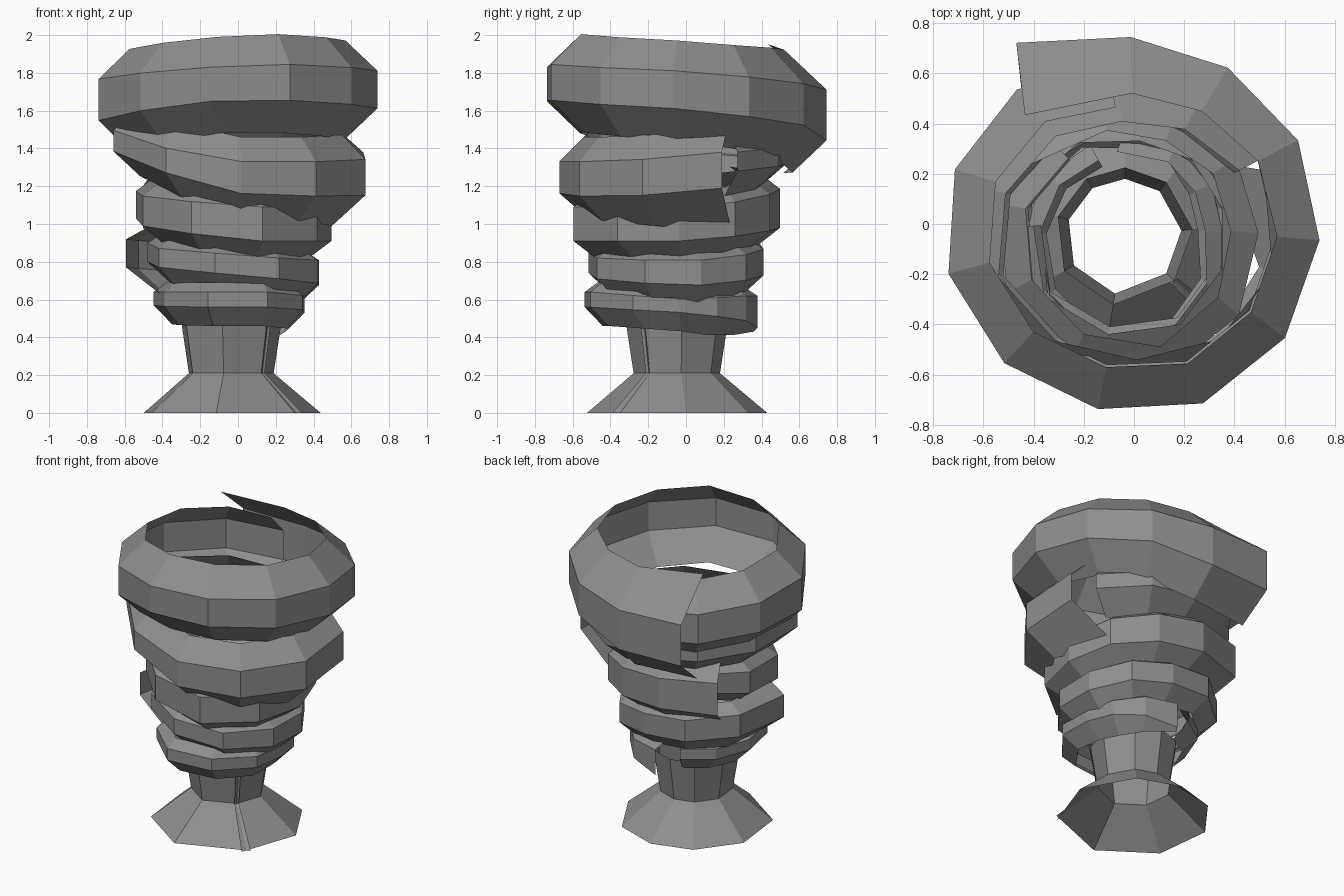
import bpy, bmesh, math
from mathutils import Vector

cube = bpy.data.objects.get("Cube")
if cube:
    bpy.data.objects.remove(cube, do_unlink=True)

grey = bpy.data.materials.new("storm grey")
grey.use_nodes = True
colour = (0.27, 0.27, 0.27, 1)
grey.diffuse_color = colour
bsdf = grey.node_tree.nodes["Principled BSDF"]
bsdf.inputs["Base Color"].default_value = colour
bsdf.inputs["Roughness"].default_value = 0.9


def loft(name, columns):
    """Join columns of points into one open, flat shaded sheet."""
    bm = bmesh.new()
    cols = [[bm.verts.new(p) for p in col] for col in columns]
    for a, b in zip(cols, cols[1:]):
        for i in range(len(a) - 1):
            bm.faces.new((a[i], a[i + 1], b[i + 1], b[i]))
    mesh = bpy.data.meshes.new(name)
    bm.to_mesh(mesh)
    bm.free()
    mesh.materials.append(grey)
    obj = bpy.data.objects.new(name, mesh)
    bpy.context.collection.objects.link(obj)


def polar(angle, r, z, cx=0, cy=0):
    a = math.radians(angle)
    return Vector((cx + r * math.cos(a), cy + r * math.sin(a), z))


def sample(keys, angle):
    """Blend radius, shoulder height and wall height between keyed angles."""
    for a, b in zip(keys, keys[1:]):
        if angle >= b[0]:
            t = (a[0] - angle) / (a[0] - b[0])
            return [p + (q - p) * t for p, q in zip(a[1:], b[1:])]
    return keys[-1][1:]


def wind_band(name, segs, keys, top, bottom):
    """Open spiral ribbon: sloped shoulder, upright wall and undercut.
    top and bottom hold inset, height and growth at the loose start."""
    first, last = keys[0][0], keys[-1][0]
    columns = []
    for i in range(segs + 1):
        t = i / segs
        angle = first + (last - first) * t
        r, z, h = sample(keys, angle)
        up = 1 + top[2] * max(0, 1 - 3.5 * t)
        down = 1 + bottom[2] * max(0, 1 - 7 * t)
        r_top, r_bottom = r - top[0] * up, r - bottom[0] * down
        # The loose end is cut askew rather than straight to the axis
        skew = 30 if i == 0 else 0
        columns.append([
            polar(angle + skew * (r / r_top - 1), r_top, z + top[1] * up),
            polar(angle, r, z),
            polar(angle, r, z - h),
            polar(angle + skew * (r / r_bottom - 1), r_bottom,
                  z - h - bottom[1] * down)])
    loft(name, columns)


# Spiral bands: angle, radius, shoulder height, wall height
wind_band("top_band", 12, [
    (123, .86, 1.72, .28), (92, .745, 1.71, .27), (62, .725, 1.74, .22),
    (-2, .74, 1.81, .2), (-69, .765, 1.845, .19), (-102, .75, 1.83, .18),
    (-167, .765, 1.765, .22), (-193, .75, 1.75, .2), (-229, .71, 1.72, .2),
    (-261, .64, 1.7, .2)],
    (.17, .16, .45), (.18, .17, 0))

wind_band("upper_band", 10, [
    (16, .69, 1.38, .19), (-30, .72, 1.33, .19), (-88, .67, 1.33, .17),
    (-123, .69, 1.4, .13), (-160, .71, 1.5, .11), (-270, .53, 1.42, .1),
    (-310, .57, 1.4, .1), (-333, .6, 1.38, .1)],
    (.13, .13, 0), (.15, .13, .8))

wind_band("middle_band", 10, [
    (143, .63, 1.2, .22), (90, .47, 1.18, .2), (0, .49, 1.08, .17),
    (-78, .61, 1.09, .18), (-180, .56, 1.17, .15), (-225, .48, 1.2, .13)],
    (.11, .08, .3), (.12, .09, .4))

wind_band("lower_band", 10, [
    (200, .63, .92, .15), (175, .58, .92, .15), (90, .41, .87, .14),
    (0, .44, .8, .13), (-65, .52, .82, .11), (-140, .54, .87, .1),
    (-179, .48, .9, .1)], (.08, .05, .3), (.11, .1, .5))

wind_band("bottom_band", 10, [
    (95, .38, .62, .17), (60, .36, .62, .13), (0, .34, .6, .07),
    (-73, .53, .64, .08), (-107, .56, .64, .08), (-180, .44, .64, .07),
    (-241, .36, .64, .07)],
    (.07, .05, .2), (.1, .1, -.8))

# Flared foot and neck, wrapped round with a small overlap at the seam
foot_corners = (-38, -99, -150, -197, -237, -271, -308, -354, -405)
loft("foot_and_neck", [
    [polar(angle, r, z, -.04, -.05) for r, z in (
        (.275, .5), (.23, .21), (.48, 0))]
    for angle in foot_corners])
